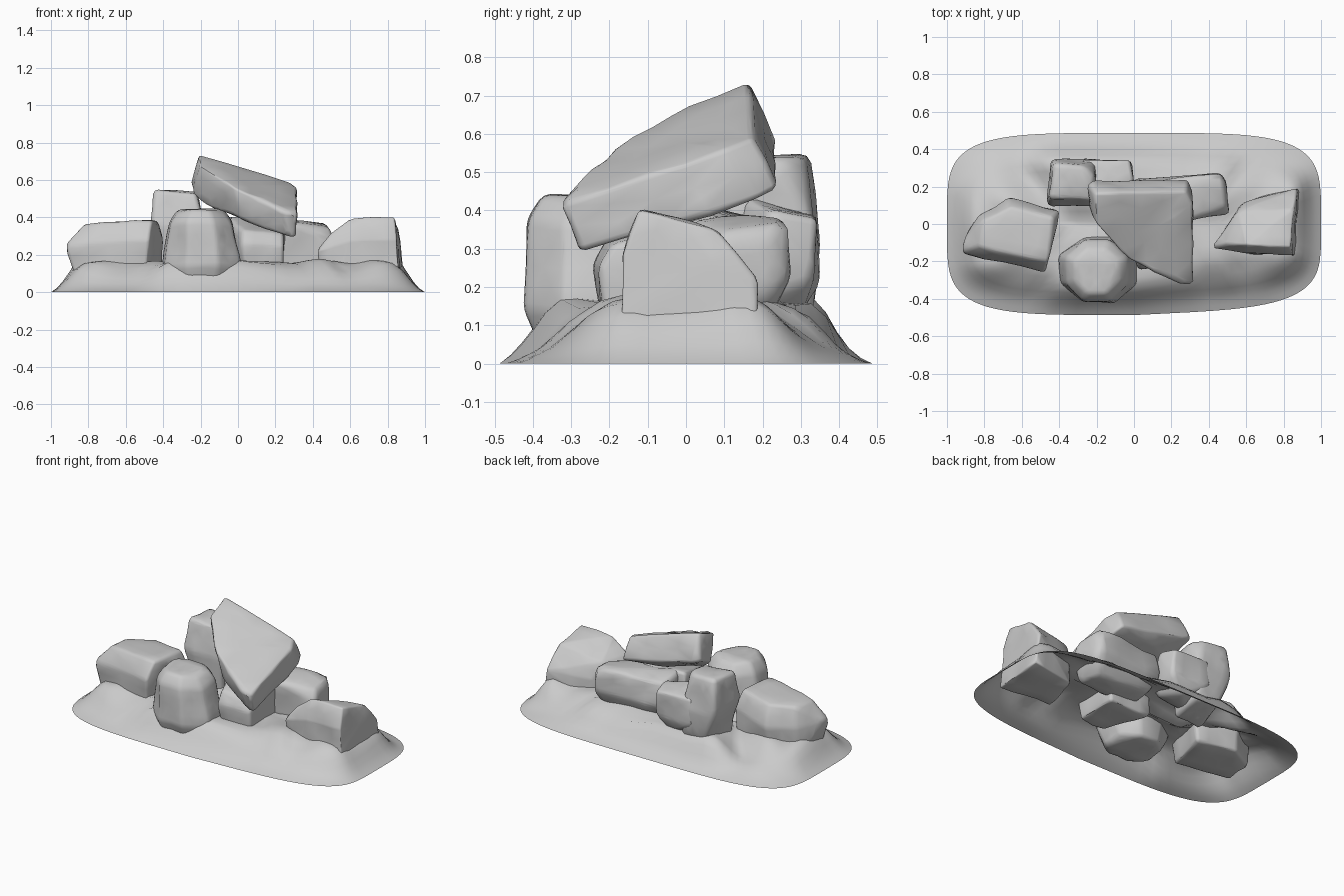
import bpy, bmesh, math
from mathutils import Vector, noise

if "Cube" in bpy.data.objects:
    bpy.data.objects.remove(bpy.data.objects["Cube"])


def finish(name, bm, angle=40):
    bmesh.ops.recalc_face_normals(bm, faces=bm.faces)
    me = bpy.data.meshes.new(name)
    bm.to_mesh(me)
    bm.free()
    ob = bpy.data.objects.new(name, me)
    bpy.context.collection.objects.link(ob)
    bpy.ops.object.select_all(action='DESELECT')
    ob.select_set(True)
    bpy.context.view_layer.objects.active = ob
    bpy.ops.object.shade_smooth_by_angle(angle=math.radians(angle))
    return ob


def rock(name, pts, bevel=0.018, grow=1.025, lump=0.012):
    # boulder: hull of a few corners, worn edges, slightly lumpy faces
    bm = bmesh.new()
    pts = [Vector(p) for p in pts]
    mid = sum(pts, Vector()) / len(pts)
    for p in pts:
        bm.verts.new(mid + (p - mid) * grow)
    bmesh.ops.convex_hull(bm, input=bm.verts[:])
    bmesh.ops.delete(bm, geom=[v for v in bm.verts if not v.link_faces], context='VERTS')
    bmesh.ops.dissolve_limit(bm, angle_limit=math.radians(8), verts=bm.verts[:], edges=bm.edges[:])
    bmesh.ops.bevel(bm, geom=bm.edges[:], offset=bevel, segments=2, profile=0.5,
                    affect='EDGES', clamp_overlap=True)
    bmesh.ops.triangulate(bm, faces=bm.faces[:])
    for _ in range(2):
        long_edges = [e for e in bm.edges if e.calc_length() > 0.09]
        bmesh.ops.subdivide_edges(bm, edges=long_edges, cuts=1)
        bmesh.ops.triangulate(bm, faces=bm.faces[:])
    bm.normal_update()
    for v in bm.verts:
        v.co += v.normal * lump * noise.noise(v.co * 7)
    return finish(name, bm, 60)


# Footprints the earth piles up against: x0, x1, y0, y1
FOOT = [(-.88, -.44, -.2, .08), (-.34, -.04, -.38, -.1), (-.4, -.05, .12, .31),
        (0, .45, -.2, .22), (.5, .87, -.14, .15)]


def mound_height(x, y, d):
    near = min(math.hypot(max(a - x, 0, x - b), max(c - y, 0, y - e)) for a, b, c, e in FOOT)
    pile = max(0, 1 - near / 0.22)
    pile = pile * pile * (3 - 2 * pile)
    edge = min(1, d / 0.14) ** 1.15
    n = noise.noise(Vector((x * 5, y * 5, 3.1)))
    return edge * (0.065 + 0.1 * pile) * (1 + 0.3 * n)


# Ground mound: open shell of inset rounded-rectangle rings
bm = bmesh.new()
N = 80
rings = []
for d in (0, .03, .06, .09, .12, .16, .2, .25, .3, .36, .42, .47):
    loop = []
    for i in range(N):
        a = 2 * math.pi * i / N
        c, s = math.cos(a), math.sin(a)
        e = 2 / 4.4
        x = (1 - d) * math.copysign(abs(c) ** e, c)
        y = (0.487 - d) * math.copysign(abs(s) ** e, s)
        if y < 0 and x > 0:  # front edge draws in toward the right end
            y *= 1 - 0.1 * x
        loop.append(bm.verts.new((x, y, mound_height(x, y, d))))
    rings.append(loop)
for r0, r1 in zip(rings, rings[1:]):
    for i in range(N):
        j = (i + 1) % N
        bm.faces.new((r0[i], r0[j], r1[j], r1[i]))
bm.faces.new(rings[-1])
finish("ground_mound", bm, 60)

# Left boulder
rock("left_boulder", [
    (-.83, -.12, .36), (-.46, -.20, .385), (-.44, .03, .375), (-.66, .09, .365), (-.80, .02, .355),
    (-.92, -.15, .25), (-.91, -.08, .26), (-.82, .05, .24), (-.67, .135, .23), (-.40, .07, .27),
    (-.48, -.255, .28), (-.85, -.16, .04), (-.50, -.23, .04), (-.43, .06, .04), (-.68, .11, .04), (-.84, .02, .04)])


# Front boulder: upright and rounded, irregular rings
def ring(cx, cy, rx, ry, z, n=8, wobble=0.02):
    out = []
    for i in range(n):
        a = 2 * math.pi * (i + .5) / n
        k = 1 + wobble * math.sin(i * 4.7)
        out.append((cx + k * rx * math.cos(a), cy + k * ry * math.sin(a), z + wobble * .5 * math.cos(i * 2.3)))
    return out


rock("front_boulder",
     ring(-.20, -.25, .13, .13, .432) + ring(-.20, -.25, .175, .175, .37)
     + ring(-.19, -.245, .22, .19, .14) + ring(-.19, -.23, .17, .16, .03), 0.02, 1.015)

# Back boulder: tall block with a lower shoulder
rock("back_tall_boulder", [
    (-.45, .14, .545), (-.43, .32, .545), (-.27, .31, .54), (-.21, .25, .53), (-.22, .12, .53),
    (-.46, .10, .36), (-.45, .35, .34), (-.20, .345, .32), (-.19, .10, .34),
    (-.40, .12, .08), (-.36, .33, .14), (-.20, .32, .13), (-.20, .12, .08)], 0.025, 1.015)
rock("back_boulder_shoulder", [
    (-.28, .345, .39), (-.02, .345, .38), (0, .22, .40), (-.28, .14, .44),
    (-.28, .345, .22), (-.01, .335, .22), (-.02, .15, .15), (-.28, .14, .12), (-.1, .3, .12)], 0.02, 1.01)

# Tilted slab resting on top
rock("top_slab", [
    (-.20, .16, .73), (.27, .17, .59), (.305, .10, .56), (.31, -.315, .42), (.23, -.31, .43), (-.02, -.19, .56),
    (-.20, .0, .675), (-.24, .20, .58), (-.21, .23, .57), (.28, .235, .46), (.305, .18, .43), (-.235, .08, .52),
    (.30, -.265, .30), (.26, -.275, .30), (.02, -.17, .40), (-.18, .04, .47), (0, .17, .46)], 0.015, 1.03)

# Boulder propping the slab
rock("middle_boulder", [
    (.03, -.20, .33), (.24, -.19, .31), (.25, .08, .38), (-.05, .08, .40),
    (.02, -.24, .26), (.24, -.225, .25), (.05, -.21, .05), (.24, -.20, .05), (.24, .08, .05), (-.05, .08, .05)])

# Long flat boulder behind the slab
rock("back_right_boulder", [
    (.02, .22, .37), (.33, .24, .365), (.47, .265, .37), (.49, .10, .35), (.28, .02, .36), (0, .06, .40),
    (.505, .20, .31), (.51, .06, .28), (0, .24, .22), (.45, .275, .23), (.49, .24, .21),
    (.46, .05, .10), (.05, .19, .13), (.42, .20, .10), (.05, .02, .10)], 0.02, 1.015)

# Right boulder with a low shelf on its inner side
rock("right_boulder", [
    (.60, -.11, .395), (.83, -.12, .395), (.85, .08, .345), (.56, .06, .30), (.50, -.10, .31),
    (.86, .19, .22), (.60, .11, .20), (.87, .17, .22), (.845, -.16, .28), (.60, -.155, .27),
    (.43, -.12, .22), (.44, -.11, .16), (.86, -.17, .02), (.89, .18, .02), (.58, .12, .02), (.52, -.14, .02)])
